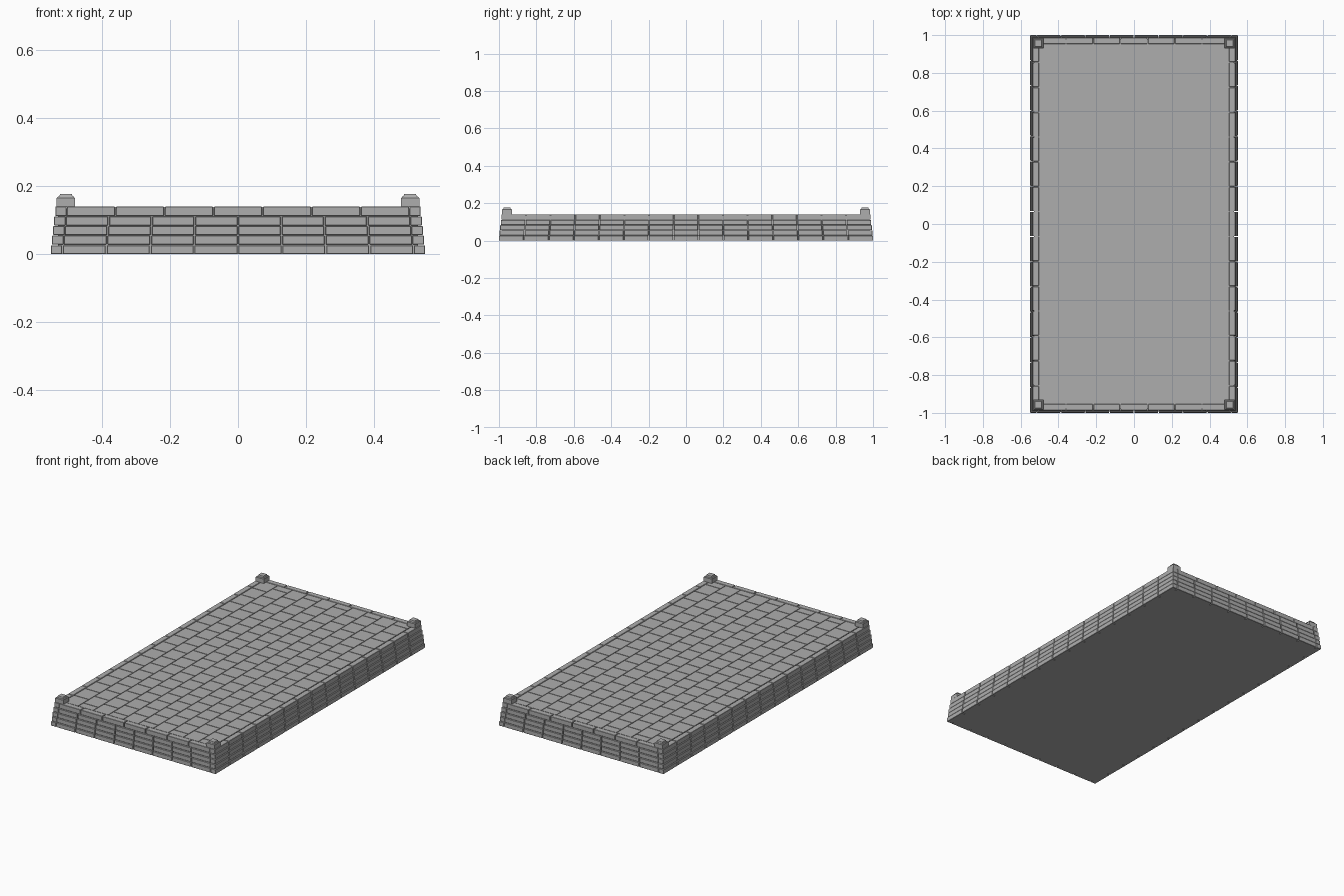
import bpy
import bmesh
from mathutils import Matrix, Vector

if "Cube" in bpy.data.objects:
    bpy.data.objects.remove(bpy.data.objects["Cube"], do_unlink=True)


def make_material(name, value):
    mat = bpy.data.materials.new(name)
    mat.use_nodes = True
    color = (value, value, value, 1)
    mat.diffuse_color = color
    mat.node_tree.nodes["Principled BSDF"].inputs["Base Color"].default_value = color
    return mat


STONE = make_material("grey stone", 0.42)


def add_box(bm, low, high, taper=0.0):
    """Box between two corners; taper pulls the top edges inward."""
    low, high = Vector(low), Vector(high)
    mid, size = (low + high) / 2, high - low
    verts = bmesh.ops.create_cube(bm, size=1)["verts"]
    bmesh.ops.transform(bm, verts=verts, matrix=Matrix.Translation(mid) @ Matrix.Diagonal((*size, 1)))
    for v in verts:
        if taper and v.co.z > mid.z:
            v.co.x -= taper if v.co.x > mid.x else -taper
            v.co.y -= taper if v.co.y > mid.y else -taper


def finish(name, bm, bevel=0.0):
    mesh = bpy.data.meshes.new(name)
    bm.to_mesh(mesh)
    bm.free()
    mesh.materials.append(STONE)
    obj = bpy.data.objects.new(name, mesh)
    bpy.context.collection.objects.link(obj)
    if bevel:
        mod = obj.modifiers.new("worn edges", "BEVEL")
        mod.width = bevel
        mod.segments = 1
    return obj


HALF_X, HALF_Y = 0.55, 1.0
ROWS, ROW_H, STEP = 5, 0.028, 0.0032
THICK, GAP = 0.033, 0.004
TOP = ROWS * ROW_H

# Solid core behind the blocks
bm = bmesh.new()
add_box(bm, (-0.53, -0.98, 0), (0.53, 0.98, TOP - 0.006))
finish("core", bm)

# Stepped wall courses; the long walls run through to the corners
for row in range(ROWS):
    hx, hy = HALF_X - row * STEP, HALF_Y - row * STEP
    z0, z1 = row * ROW_H, (row + 1) * ROW_H - (0.002 if row < ROWS - 1 else 0)
    bm = bmesh.new()
    count = 15
    pitch = 2 * hy / count
    for i in range(count):
        y0 = -hy + i * pitch + (GAP / 2 if i else 0)
        y1 = -hy + (i + 1) * pitch - (GAP / 2 if i < count - 1 else 0)
        for x0, x1 in ((-hx, THICK - hx), (hx - THICK, hx)):
            add_box(bm, (x0, y0, z0), (x1, y1, z1))
    count = 7 if row == ROWS - 1 else 8
    inner = hx - THICK
    pitch = 2 * inner / count
    for i in range(count):
        x0 = -inner + i * pitch + GAP / 2
        x1 = x0 + pitch - GAP
        for y0, y1 in ((-hy, THICK - hy), (hy - THICK, hy)):
            add_box(bm, (x0, y0, z0), (x1, y1, z1))
    finish(f"wall_course_{row + 1}", bm, 0.0015)

# Paving in ten columns, alternate columns shifted by half a tile
bm = bmesh.new()
deck_x, deck_y = 0.502, 0.953
cols, tile = 10, 0.1062
width = 2 * deck_x / cols
for col in range(cols):
    x0 = -deck_x + col * width + GAP / 2
    shift = tile / 2 if col % 2 else 0
    for i in range(-10, 10):
        y0 = max(i * tile + shift, -deck_y) + GAP / 2
        y1 = min((i + 1) * tile + shift, deck_y) - GAP / 2
        if y1 - y0 > 0.01:
            add_box(bm, (x0, y0, TOP - 0.02), (x0 + width - GAP, y1, TOP - 0.001))
finish("paving", bm)

# Corner posts with a small raised cap
for sx, side in ((-1, "right"), (1, "left")):
    for sy, end in ((-1, "front"), (1, "back")):
        bm = bmesh.new()
        cx, cy = sx * 0.506, sy * 0.957
        for half, z0, z1, taper in ((0.027, TOP, 0.165, 0), (0.027, 0.165, 0.169, 0.004),
                                    (0.020, 0.169, 0.177, 0.003)):
            add_box(bm, (cx - half, cy - half, z0 - 0.001), (cx + half, cy + half, z1), taper)
        finish(f"{end}_{side}_post", bm)
